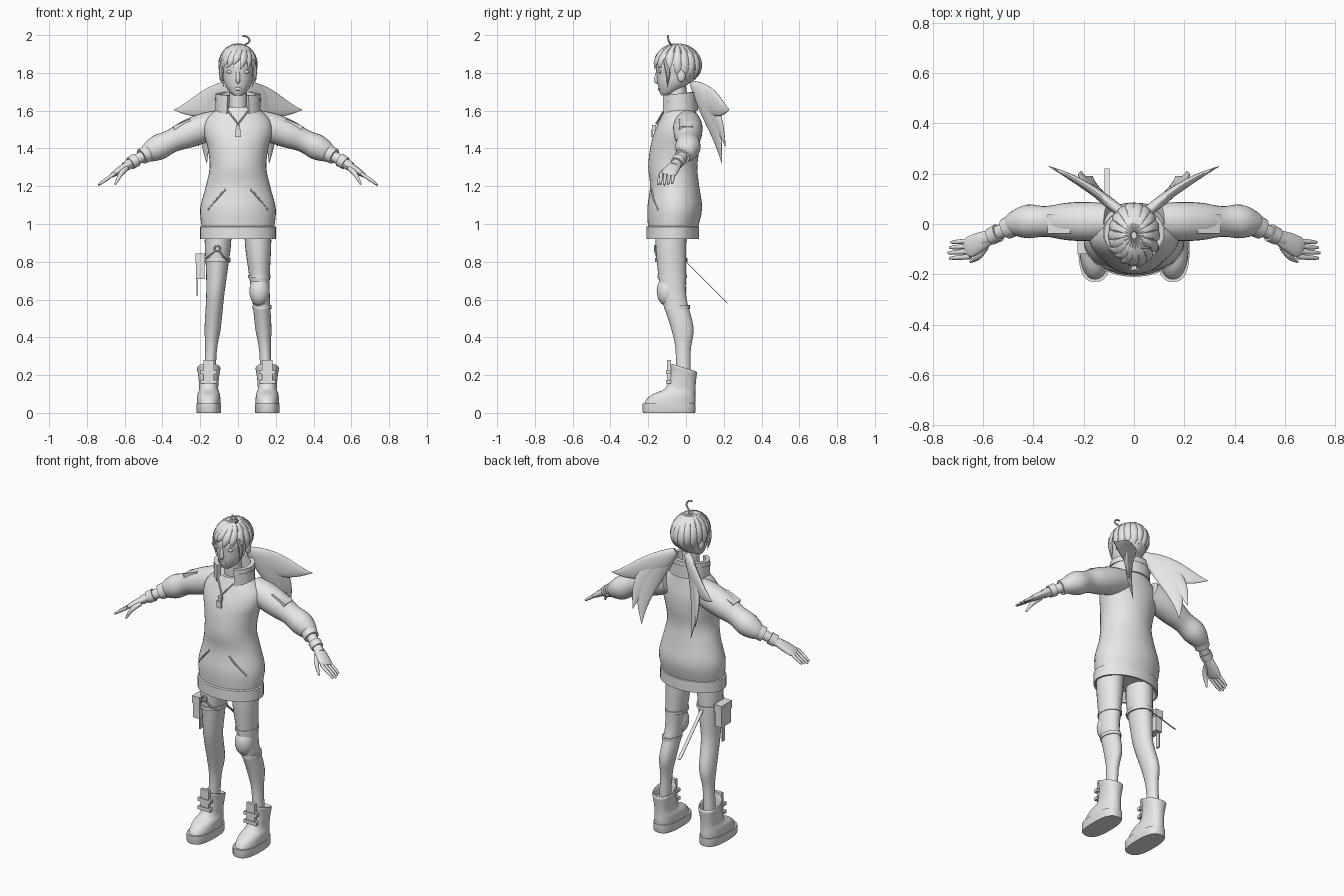
import bpy, bmesh
from math import sin, cos, pi, radians, copysign
from mathutils import Vector

cube = bpy.data.objects.get("Cube")
if cube:
    bpy.data.objects.remove(cube)

grey = bpy.data.materials.new("plain_grey")
grey.use_nodes = True
grey.diffuse_color = (.8, .8, .8, 1)
grey.node_tree.nodes["Principled BSDF"].inputs["Base Color"].default_value = grey.diffuse_color
parts = []
UP, ACROSS, DEPTH = Vector((0, 0, 1)), Vector((1, 0, 0)), Vector((0, 1, 0))


def finish(name, bm):
    bmesh.ops.recalc_face_normals(bm, faces=bm.faces)
    mesh = bpy.data.meshes.new(name)
    bm.to_mesh(mesh)
    bm.free()
    mesh.materials.append(grey)
    obj = bpy.data.objects.new(name, mesh)
    bpy.context.collection.objects.link(obj)
    parts.append(obj)
    return obj


def spline(points, steps):
    """Catmull-Rom interpolation through rows of numbers."""
    if steps == 1:
        return points
    padded = [points[0], *points, points[-1]]
    result = []
    for rows in zip(padded, padded[1:], padded[2:], padded[3:]):
        for j in range(steps):
            t = j / steps
            result.append([q + t / 2 * (r - p + t * (2 * p - 5 * q + 4 * r - u + t * (3 * (q - r) + u - p)))
                           for p, q, r, u in zip(*rows)])
    return result + [points[-1]]


def sweep(name, points, side=UP, level=False, n=24, steps=4, power=1, s=1):
    """Skin rows of (x, y, z, half size along side, optional other half size)."""
    rows = spline(points, steps)
    centres = [Vector((row[0] * s, row[1], row[2])) for row in rows]
    side = Vector((side.x * s, side.y, side.z))
    bm = bmesh.new()
    loops = []
    for i, row in enumerate(rows):
        ahead, behind = centres[min(i + 1, len(rows) - 1)], centres[max(i - 1, 0)]
        t = UP if level else (ahead - behind).normalized()
        u = (side - t * side.dot(t)).normalized()
        v = t.cross(u)
        loop = []
        for j in range(n):
            angle = 2 * pi * (j + (.5 if n == 4 else 0)) / n
            grow = 2 ** .5 if n == 4 else 1
            p, q = [copysign(abs(f) ** power, f) * grow for f in (cos(angle), sin(angle))]
            loop.append(bm.verts.new(centres[i] + u * p * max(row[3], .001) + v * q * max(row[-1], .001)))
        loops.append(loop)
    for lower, upper in zip(loops, loops[1:]):
        for j in range(n):
            k = (j + 1) % n
            bm.faces.new((lower[j], lower[k], upper[k], upper[j]))
    bm.faces.new(loops[0])
    bm.faces.new(loops[-1])
    return finish(name, bm)


def rings(name, rows, x=0, **options):
    """Level rings from rows of (y, z, half width, half depth)."""
    return sweep(name, [(x, *row) for row in rows], ACROSS, True, **options)


def tube(name, path, radius=.005, side=UP, **options):
    return sweep(name, [(*point, radius) for point in path], side, n=8, **options)


def ball(name, place, size):
    bm = bmesh.new()
    bmesh.ops.create_uvsphere(bm, u_segments=28, v_segments=18, radius=1)
    bmesh.ops.scale(bm, vec=size, verts=bm.verts)
    bmesh.ops.translate(bm, vec=place, verts=bm.verts)
    return finish(name, bm)


def box(name, x, y, z, width, depth, height):
    half = height / 2
    return rings(name, [(y, z - half, width / 2, depth / 2), (y, z + half, width / 2, depth / 2)], x, n=4, steps=1)


def arm_point(x):
    """The centre line of the outstretched arm at distance x."""
    return x, .01 - max(0, x - .45) / 2, 1.56 - .22 * x - .35 * x * x


def arm_part(name, rows, **options):
    return sweep(name, [(*arm_point(x), *radii) for x, *radii in rows], DEPTH, **options)


def tail_point(name, bend, tip, width, s):
    """A flat lens-shaped strip that curves from the nape to a point."""
    root, bend, tip = Vector((.04, .04, 1.74)), Vector(bend), Vector(tip)
    rows = []
    for i in range(13):
        t = i / 12
        centre = root.lerp(bend, t).lerp(bend.lerp(tip, t), t)
        rows.append((*centre, .02 * (1 - t ** 3), width * sin(pi * t ** .8) + .02 * (1 - t)))
    sweep(name, rows, Vector((.6, -.8, 0)), steps=1, s=s)


# Hooded top with hem band
rings("torso", [(-.07, .97, .19, .13), (-.06, 1.08, .2, .145), (-.06, 1.2, .17, .13), (-.07, 1.3, .15, .13),
                (-.06, 1.4, .16, .13), (-.05, 1.48, .18, .12), (-.04, 1.55, .17, .1), (-.03, 1.62, .1, .08)], n=40)
rings("hem_band", [(-.07, z, .2 - inset, .14 - inset) for z, inset in
                   ((.97, .04), (.92, .01), (.92, 0), (.985, 0), (.99, .01))], n=40, steps=1)

# Standing collar, neckline and zip pull
arc = [.5 + i * (2 * pi - 1) / 24 for i in range(25)]
for name, radius, z, height, thick in (("collar", .108, 1.64, .05, .012), ("collar_seam", .12, 1.66, .004, .004)):
    sweep(name, [(radius * sin(t), -.035 - radius * .8 * cos(t), z - .01 * cos(t), height, thick) for t in arc],
          n=4, steps=1)
box("zip_slider", 0, -.17, 1.51, .02, .02, .03)
box("zip_pull", 0, -.18, 1.48, .03, .01, .04)

# Neck, head and face
rings("neck", [(-.04, 1.55, .05, .05), (-.05, 1.75, .045, .05)], steps=1)
rings("head", [(-.11, 1.68, .02, .02), (-.09, 1.7, .045, .05), (-.07, 1.74, .07, .08), (-.055, 1.79, .082, .1),
               (-.05, 1.85, .085, .105), (-.05, 1.93, .04, .05)], n=32)
sweep("nose", [(0, -.15, 1.81, .008), (0, -.157, 1.76, .012), (0, -.147, 1.745, .005)], ACROSS)
ball("lips", (0, -.143, 1.715), (.02, .006, .008))

# Hair cap, cut along the hairline
skull, skull_size = Vector((0, -.045, 1.835)), Vector((.095, .122, .11))
cap = bmesh.new()
bmesh.ops.create_uvsphere(cap, u_segments=32, v_segments=20, radius=.98)
bmesh.ops.scale(cap, vec=skull_size, verts=cap.verts)
bmesh.ops.translate(cap, vec=skull, verts=cap.verts)
bmesh.ops.bisect_plane(cap, geom=cap.verts[:] + cap.edges[:] + cap.faces[:], plane_co=(0, -.15, 1.865),
                       plane_no=(0, .13, .18), clear_inner=True)
finish("hair_cap", cap)

# Hair locks fan out from the crown; the front ones sweep sideways
locks = 18
for i in range(locks):
    turn = 2 * pi * (i + .5) / locks
    front = max(0, cos(turn))
    end = 2.1 - .6 * front + .15 * (i % 2)
    rows = []
    for j in range(7):
        t = j / 6
        polar = .12 + (end - .12) * t
        around = turn - .45 * front * t * t
        direction = Vector((sin(polar) * sin(around), -sin(polar) * cos(around), cos(polar)))
        width = (.004 + .021 * sin(min(polar, pi / 2))) * (1 - t ** 5)
        rows.append((*(skull + direction * skull_size), width, .012 * (1 - t ** 4)))
    sweep(f"hair_lock_{i}", rows, Vector((cos(turn), sin(turn), 0)), n=8, steps=3)
tube("stray_hair", [(.02, -.07, 1.94), (.06, -.09, 1.965), (.05, -.095, 1.99), (.025, -.095, 1.996)], side=DEPTH)

for side, s in (("left", 1), ("right", -1)):
    # Facial details and side hair
    ball(f"{side}_eye", (.041 * s, -.139, 1.805), (.019, .008, .009))
    tube(f"{side}_brow", [(.02, -.152, 1.83), (.06, -.13, 1.83)], s=s)
    ball(f"{side}_ear", (.087 * s, -.025, 1.785), (.012, .022, .032))
    sweep(f"{side}_side_lock", [(.075, -.11, 1.87, .012), (.09, -.095, 1.8, .012), (.075, -.1, 1.725, 0)],
          DEPTH, n=8, s=s)

    # Flat flowing tail with three points
    tail_point(f"{side}_tail_outer", (.18, .16, 1.6), (.34, .23, 1.605), .055, s)
    tail_point(f"{side}_tail_middle", (.2, .15, 1.62), (.21, .21, 1.41), .05, s)
    tail_point(f"{side}_tail_lower", (.2, .15, 1.6), (.165, .19, 1.32), .05, s)

    # Neckline edge and slanted pocket
    tube(f"{side}_neckline", [(0, -.158, 1.53), (.05, -.12, 1.595)], s=s)
    tube(f"{side}_pocket_edge", [(.065, -.181, 1.185), (.11, -.173, 1.135), (.16, -.147, 1.075)], s=s)

    # Sleeve with puffed elbow, cuff, wrist and glove
    arm_part(f"{side}_sleeve", [(.1, .07), (.18, .078), (.27, .074), (.35, .061), (.42, .067), (.47, .053), (.49, .04)],
             s=s)
    arm_part(f"{side}_sleeve_cuff", [(.48, .045), (.51, .042)], steps=1, s=s)
    arm_part(f"{side}_wrist", [(.49, .03), (.6, .025)], steps=1, s=s)
    arm_part(f"{side}_glove_band", [(.54, .036), (.57, .034)], steps=1, s=s)
    arm_part(f"{side}_palm", [(.57, .028, .02), (.61, .038, .02), (.65, .042, .016), (.67, .035, .01)], s=s)
    for f, name in enumerate(("index", "middle", "ring", "little")):
        rows = []
        for t in (0, .5, .8, 1):
            x = .65 + t * (.09 - .006 * abs(f - 1))
            rows.append((x, -.13 + .021 * f - .006 * t, arm_point(x)[2], .01 - .005 * t ** 4))
        sweep(f"{side}_{name}_finger", rows, DEPTH, n=10, s=s)
    sweep(f"{side}_thumb", [(.59, -.09, 1.295, .014), (.62, -.13, 1.265, .013), (.65, -.15, 1.21, .005)],
          DEPTH, n=10, s=s)
    sweep(f"{side}_shoulder_patch", [(.25, 0, 1.545, .037, .012), (.34, 0, 1.506, .037, .012)],
          DEPTH, n=4, steps=1, s=s)

    # Leg, with its centre line drifting outward toward the foot
    leg = [(-.08, .97, .07, .083), (-.08, .88, .069, .081), (-.074, .74, .056, .074), (-.064, .61, .047, .066),
           (-.02, .45, .043, .06), (-.015, .33, .031, .04), (-.015, .15, .032, .04)]
    sweep(f"{side}_leg", [(.13 + .025 * cos(pi * z), *row) for row in leg for z in [row[1]]], ACROSS, True, s=s)

    # Boot: sole, upper and a shaft rim that rises to the front
    x = .155 * s
    rings(f"{side}_sole", [(-.09, z, .066 - inset, .14 - inset) for z, inset in ((0, .003), (.008, 0), (.05, 0), (.05, .01))],
          x, power=.75, n=32, steps=1)
    boot = rings(f"{side}_boot", [(-.087, .045, .062, .135), (-.08, .07, .062, .13), (-.063, .1, .059, .112),
                                  (-.03, .13, .05, .08), (-.015, .2, .056, .07), (-.015, .235, .062, .073),
                                  (-.015, .237, .054, .064), (-.015, .19, .048, .058)], x, power=.9, n=32, steps=3)
    for v in boot.data.vertices:
        lift = min(1, max(0, (v.co.z - .15) / .08))
        v.co.z -= .3 * lift * (v.co.y + .015)
    box(f"{side}_boot_tongue", x, -.09, .22, .055, .02, .12)
    for name, z in (("lower", .165), ("upper", .215)):
        box(f"{side}_{name}_buckle", x, -.093, z, .085, .025, .02)

# Knee pad on the left leg
ball("knee_pad", (.114, -.098, .645), (.054, .057, .08))
rings("knee_band_top", [(-.073, z, .06, .078) for z in (.715, .73)], .112, steps=1)
rings("knee_band_low", [(-.048, z, .05, .068) for z in (.55, .57)], .127, steps=1)

# Thigh strap, ring, holster and trailing strap on the right leg
rings("thigh_strap", [(-.078, z, .069, .085) for z in (.8, .82)], -.108, steps=1)
circle = [2 * pi * i / 16 for i in range(17)]
tube("strap_ring", [(-.11 + .015 * cos(t), -.165, .87 + .015 * sin(t)) for t in circle], side=DEPTH, steps=1)
tube("outer_ring_strap", [(-.12, -.165, .86), (-.155, -.14, .83), (-.18, -.1, .81)])
tube("inner_ring_strap", [(-.1, -.165, .86), (-.07, -.15, .82), (-.045, -.11, .8)])
box("holster", -.2, -.07, .775, .045, .09, .13)
box("holster_flap", -.2, -.07, .82, .05, .1, .045)
box("holster_strap", -.215, -.05, .68, .008, .025, .12)
sweep("trailing_strap", [(-.108, -.01, .81, .01, .002), (-.108, .22, .58, .01, .002)], ACROSS, n=4, steps=1)

# Smooth shading with sharp creases kept
bpy.ops.object.select_all(action="DESELECT")
for obj in parts:
    obj.select_set(True)
bpy.context.view_layer.objects.active = parts[0]
bpy.ops.object.shade_smooth_by_angle(angle=radians(40))
